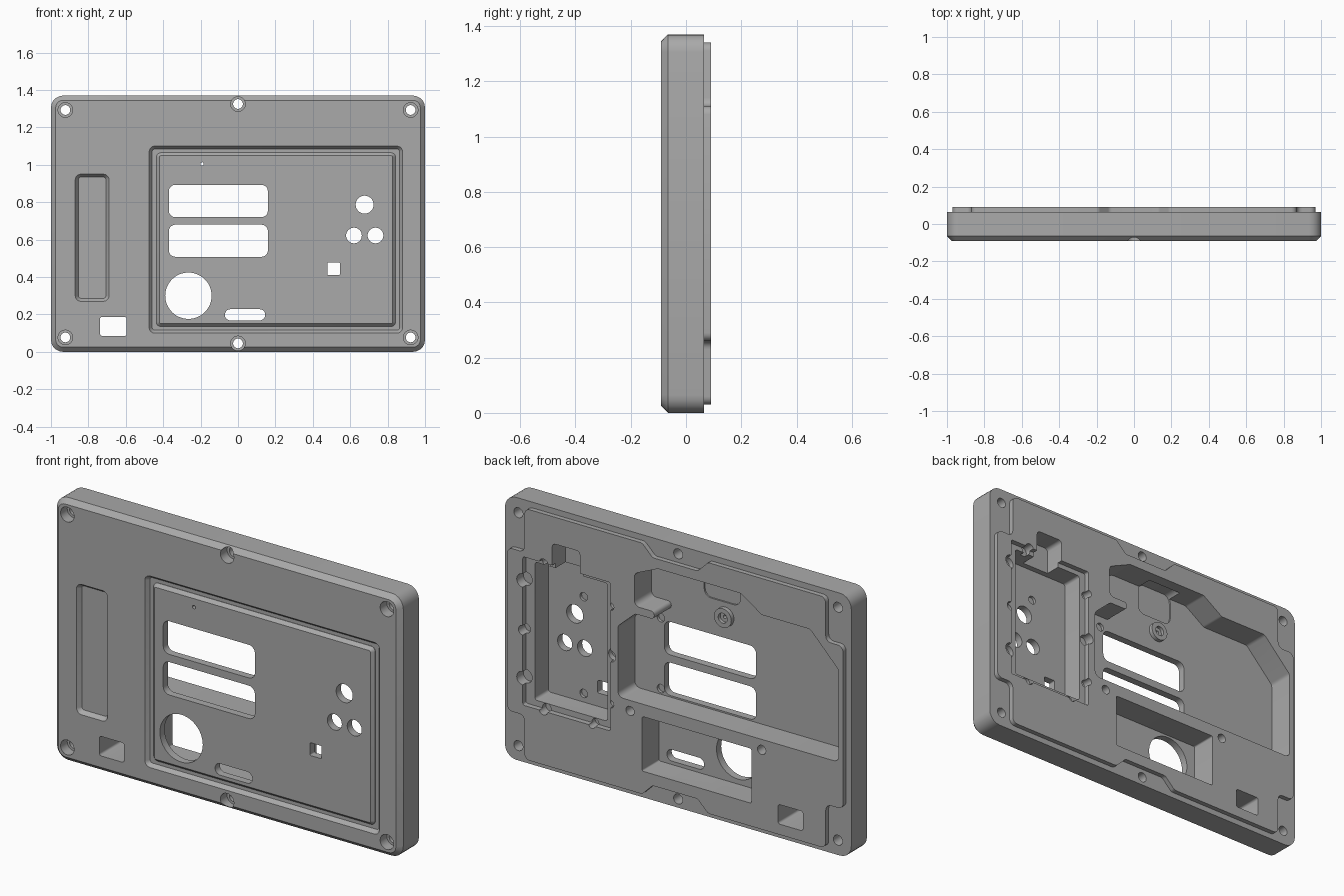
import bpy, bmesh, math
from mathutils import Vector

if "Cube" in bpy.data.objects:
    bpy.data.objects.remove(bpy.data.objects["Cube"], do_unlink=True)

FRONT, BACK, PLATE = -0.09, 0.065, 0.09
FLOOR = -0.05

grey = bpy.data.materials.new("plain grey")
grey.use_nodes = True
grey.diffuse_color = (0.4, 0.4, 0.4, 1)
grey.node_tree.nodes["Principled BSDF"].inputs["Base Color"].default_value = (0.4, 0.4, 0.4, 1)


# Profiles in the x-z plane
def fillet(points, r, seg=5):
    out, n = [], len(points)
    for i in range(n):
        p = Vector(points[i])
        a, b = Vector(points[i - 1]) - p, Vector(points[(i + 1) % n]) - p
        half = a.angle(b) / 2
        t = min(r / math.tan(half), 0.48 * a.length, 0.48 * b.length)
        start, end = p + a.normalized() * t, p + b.normalized() * t
        centre = p + (a.normalized() + b.normalized()).normalized() * (t / math.cos(half))
        u, v = start - centre, end - centre
        sweep = math.pi - 2 * half
        for k in range(seg + 1):
            s = k / seg
            w = u * math.sin((1 - s) * sweep) + v * math.sin(s * sweep)
            out.append(centre + w / math.sin(sweep))
    return out


def rect(x0, x1, z0, z1, r=0.01, inset=0.0):
    x0, x1, z0, z1 = x0 + inset, x1 - inset, z0 + inset, z1 - inset
    return fillet([(x0, z0), (x1, z0), (x1, z1), (x0, z1)], max(r - inset, 0.004))


def circle(x, z, r, seg=32):
    return [Vector((x + r * math.cos(math.tau * i / seg), z + r * math.sin(math.tau * i / seg)))
            for i in range(seg)]


# Solids stacked along y from (profile, y) layers
def loft(name, layers):
    bm = bmesh.new()
    rings = [[bm.verts.new((p[0], y, p[1])) for p in prof] for prof, y in layers]
    n = len(rings[0])
    for lo, hi in zip(rings, rings[1:]):
        for i in range(n):
            j = (i + 1) % n
            bm.faces.new((lo[i], lo[j], hi[j], hi[i]))
    bm.faces.new(rings[0])
    bm.faces.new(rings[-1])
    bmesh.ops.recalc_face_normals(bm, faces=bm.faces)
    mesh = bpy.data.meshes.new(name)
    bm.to_mesh(mesh)
    bm.free()
    mesh.materials.append(grey)
    ob = bpy.data.objects.new(name, mesh)
    bpy.context.collection.objects.link(ob)
    return ob


# Main panel: rounded slab with a chamfered front edge
panel = loft("housing_panel", [
    (rect(-1, 1, 0, 1.37, 0.065, 0.025), FRONT),
    (rect(-1, 1, 0, 1.37, 0.065), FRONT + 0.025),
    (rect(-1, 1, 0, 1.37, 0.065), BACK)])


def combine(operation, layers):
    tool = loft("helper", layers)
    tool.hide_render = True
    mod = panel.modifiers.new("shape", "BOOLEAN")
    mod.operation, mod.solver, mod.object = operation, "EXACT", tool
    bpy.context.view_layer.objects.active = panel
    bpy.ops.object.modifier_apply(modifier=mod.name)
    bpy.data.objects.remove(tool, do_unlink=True)


def cut(profile, y0, y1):
    combine("DIFFERENCE", [(profile, y0), (profile, y1)])


def add(profile, y0, y1):
    combine("UNION", [(profile, y0), (profile, y1)])


# Raised back plate, cut away round the screws
quarter = [(0.97, 1.11), (0.87, 1.11), (0.87, 1.34), (0.19, 1.34), (0.13, 1.28)]
upper = quarter + [(-x, z) for x, z in reversed(quarter)]
outline = upper + [(x, 1.37 - z) for x, z in reversed(upper)]
add(fillet(outline, 0.03), 0.03, PLATE)

# Front recesses with sloped walls, and the raised display field
for box, depth in (((-0.475, 0.88, 0.1, 1.1), 0.02), ((-0.87, -0.69, 0.27, 0.95), 0.022)):
    combine("DIFFERENCE", [(rect(*box, 0.03, -0.001), FRONT - 0.001),
                           (rect(*box, 0.03, 0.016), FRONT + depth)])
field = (-0.437, 0.843, 0.135, 1.065)
combine("UNION", [(rect(*field, 0.025, 0.016), FRONT + 0.001),
                  (rect(*field, 0.025), FRONT + 0.018),
                  (rect(*field, 0.025), FRONT + 0.03)])

# Large back pocket
large = [(0.33, 0.5), (0.33, 0.87), (0.23, 0.96), (0.12, 0.96), (0.12, 1.0), (0.235, 1.0),
         (0.235, 1.17), (0.1, 1.23), (-0.38, 1.23), (-0.5, 1.15), (-0.78, 1.15),
         (-0.945, 0.98), (-0.945, 0.5)]
cut(fillet(large, 0.03), FLOOR, 0.2)
cut(rect(-0.28, -0.07, 1.08, 1.25, 0.04), FLOOR - 0.008, 0.03)

# Lower back pocket
cut(rect(-0.44, 0.19, 0.15, 0.435, 0.008), FLOOR, 0.2)

# Side back pocket: shallow ledge, deep well and cable notch
cut(rect(0.374, 0.88, 0.31, 1.085, 0.01), 0.062, 0.2)
cut(rect(0.41, 0.83, 0.34, 1.06, 0.015), FLOOR, 0.2)
cut(rect(0.55, 0.71, 1.0, 1.2, 0.02), -0.02, 0.2)
for x, z, r in ((0.88, 0.96, 0.035), (0.88, 0.45, 0.035), (0.88, 0.7, 0.025),
                (0.374, 0.7, 0.03), (0.374, 0.96, 0.02), (0.374, 0.45, 0.02),
                (0.76, 0.315, 0.025), (0.76, 1.08, 0.025), (0.48, 0.315, 0.02)):
    cut(circle(x, z, r, 20), 0.035, 0.2)

# Boss behind the indicator hole
add(circle(-0.192, 1.005, 0.05), FLOOR - 0.01, FLOOR + 0.022)
cut(circle(-0.192, 1.005, 0.026), FLOOR + 0.004, 0.05)
cut(circle(-0.192, 1.005, 0.009, 16), -0.2, 0.0)

# Openings through the display field
for box in ((-0.37, 0.16, 0.72, 0.893, 0.035), (-0.37, 0.16, 0.508, 0.68, 0.035),
            (-0.07, 0.145, 0.168, 0.228, 0.029), (0.478, 0.545, 0.41, 0.477, 0.006)):
    cut(rect(*box), -0.2, 0.0)
for x, z, r in ((0.677, 0.787, 0.048), (0.62, 0.622, 0.042), (0.735, 0.622, 0.042)):
    cut(circle(x, z, r), -0.2, 0.0)
cut(circle(-0.265, 0.3, 0.124, 48), -0.2, 0.0)

# Window through the lower corner
cut(rect(-0.738, -0.595, 0.085, 0.187, 0.012), -0.2, 0.2)

# Blind holes for the boards
for x, z in ((0.26, 0.445), (-0.5, 0.445)):
    cut(circle(x, z, 0.024, 20), 0.0, 0.2)
for x, z in ((0.18, 0.9), (0.18, 0.53), (0.626, 0.89), (0.626, 0.385)):
    cut(circle(x, z, 0.022, 20), FLOOR - 0.015, 0.0)

# Counterbored fixing screws round the edge
for x, z in ((0.923, 1.293), (-0.923, 1.293), (0.923, 0.077), (-0.923, 0.077),
             (0, 1.325), (0, 0.045)):
    cut(circle(x, z, 0.039), -0.2, -0.035)
    cut(circle(x, z, 0.026), -0.2, 0.2)

bpy.ops.object.select_all(action="DESELECT")
panel.select_set(True)
bpy.context.view_layer.objects.active = panel
bpy.ops.object.shade_smooth_by_angle(angle=math.radians(30))
